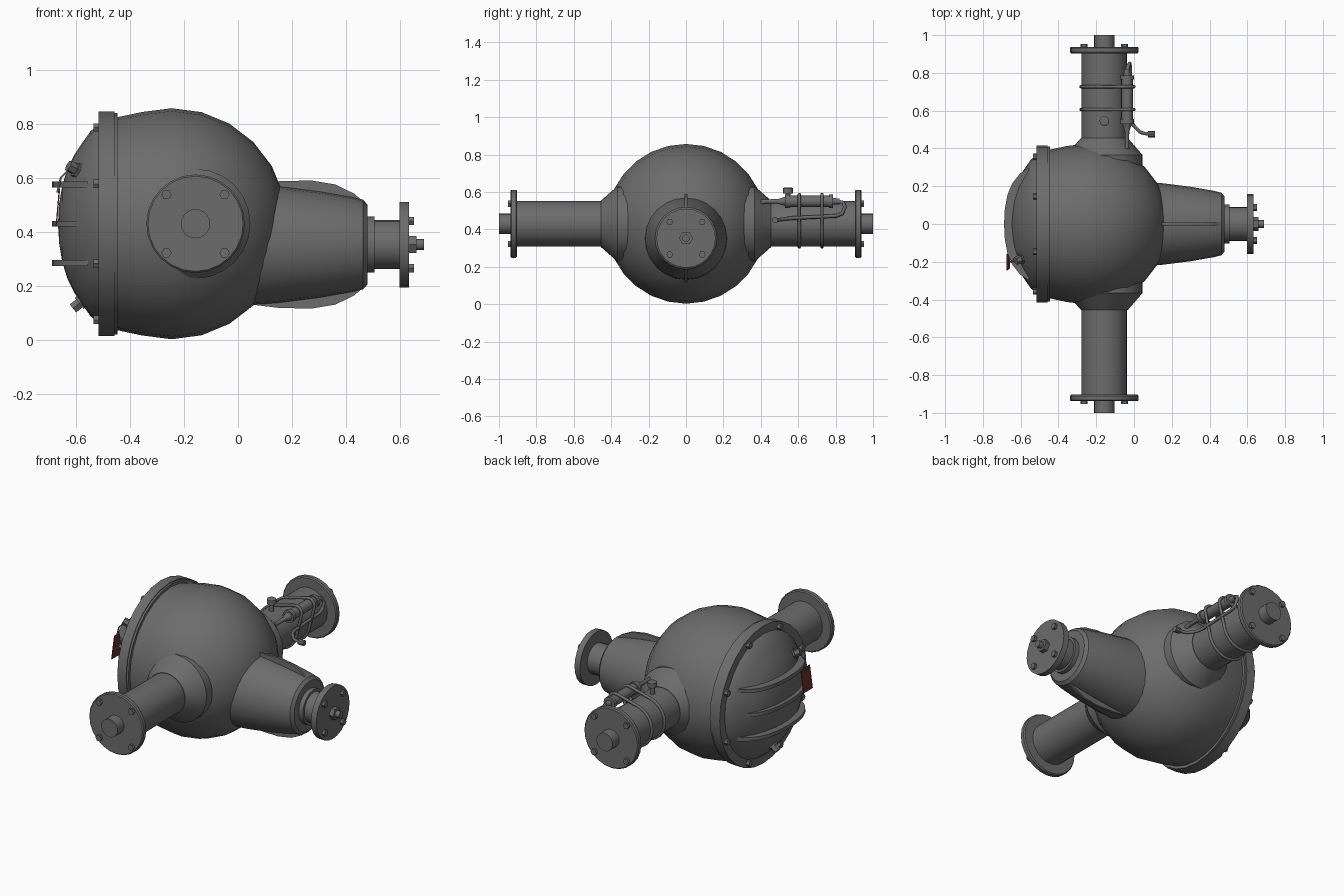
import bpy, bmesh
from math import sin, cos, pi, radians
from mathutils import Vector

if "Cube" in bpy.data.objects:
    bpy.data.objects.remove(bpy.data.objects["Cube"])


def material(name, rgb):
    m = bpy.data.materials.new(name)
    m.use_nodes = True
    m.diffuse_color = (*rgb, 1)
    m.node_tree.nodes["Principled BSDF"].inputs["Base Color"].default_value = (*rgb, 1)
    return m


GREY = material("cast grey", (0.15, 0.15, 0.15))
RED = material("tag red", (0.14, 0.03, 0.02))
parts = []


def finish(name, bm, mat=GREY):
    bmesh.ops.recalc_face_normals(bm, faces=bm.faces)
    me = bpy.data.meshes.new(name)
    bm.to_mesh(me)
    bm.free()
    me.materials.append(mat)
    ob = bpy.data.objects.new(name, me)
    bpy.context.collection.objects.link(ob)
    parts.append(ob)
    return ob


def lathe(name, origin, axis, profile, seg=24):
    """Turn (distance, radius) pairs about an axis and cap both ends."""
    bm = bmesh.new()
    q = Vector(axis).to_track_quat('Z', 'Y')
    rings = []
    for t, r in profile:
        rings.append([bm.verts.new(Vector(origin) + q @ Vector(
            (r * cos(2 * pi * i / seg), r * sin(2 * pi * i / seg), t))) for i in range(seg)])
    for a, b in zip(rings, rings[1:]):
        for i in range(seg):
            j = (i + 1) % seg
            bm.faces.new((a[i], a[j], b[j], b[i]))
    bm.faces.new(rings[0])
    bm.faces.new(rings[-1])
    return finish(name, bm)


def plate(name, points, push, mat=GREY):
    """Extrude a flat outline by a vector, centred on the outline."""
    bm = bmesh.new()
    push = Vector(push)
    f = bm.faces.new([bm.verts.new(Vector(p) - push / 2) for p in points])
    new = bmesh.ops.extrude_face_region(bm, geom=[f], use_keep_orig=True)["geom"]
    bmesh.ops.translate(bm, vec=push, verts=[v for v in new if isinstance(v, bmesh.types.BMVert)])
    return finish(name, bm, mat)


def pipe(name, points, radius, closed=False):
    cu = bpy.data.curves.new(name, 'CURVE')
    cu.dimensions = '3D'
    cu.bevel_depth = radius
    cu.bevel_resolution = 1
    cu.use_fill_caps = True
    sp = cu.splines.new('POLY')
    sp.points.add(len(points) - 1)
    for p, co in zip(sp.points, points):
        p.co = (*co, 1)
    sp.use_cyclic_u = closed
    cu.materials.append(GREY)
    ob = bpy.data.objects.new(name, cu)
    bpy.context.collection.objects.link(ob)
    return ob


def bolt_circle(name, centre, axis, u, v, radius, count, size, height):
    """Hex bolts around a circle spanned by u and v, offset half a step."""
    for i in range(count):
        a = 2 * pi * (i + 0.5) / count
        p = Vector(centre) + radius * (cos(a) * Vector(u) + sin(a) * Vector(v))
        lathe(f"{name}_{i + 1}", p, axis, [(-0.005, size), (height, size)], 6)


X, Y, Z = (1, 0, 0), (0, 1, 0), (0, 0, 1)
MID = 0.43      # height of the axle line
AX = -0.157     # axle offset in x
NOSE = 0.353    # height of the pinion line

# Round housing, turned about x
R = 0.427
ball = [(-0.2, 0.394), (-0.11, 0.413)]
ball += [(R * sin(radians(a)), R * cos(radians(a))) for a in range(0, 90, 15)] + [(R, 0.01)]
lathe("housing", (-0.245, 0, MID), X, ball, 28)

# Rear cover: stepped flange, dome, bolts and ribs
lathe("cover_flange", (0, 0, MID), X,
      [(-0.515, 0.415), (-0.457, 0.415), (-0.457, 0.41), (-0.445, 0.41)], 28)
lathe("cover_dome", (0, 0, MID), (-1, 0, 0),
      [(0.5, 0.375), (0.52, 0.363), (0.545, 0.342), (0.575, 0.3), (0.605, 0.255),
       (0.63, 0.205), (0.65, 0.14), (0.661, 0.075), (0.665, 0.01)], 28)
bolt_circle("cover_bolt", (-0.515, 0, MID), (-1, 0, 0), Y, Z, 0.385, 8, 0.018, 0.02)
half = [(-0.688, 0), (-0.684, 0.08), (-0.67, 0.155), (-0.645, 0.215), (-0.605, 0.265), (-0.555, 0.3)]
outline = [(x, -y) for x, y in reversed(half[1:])] + half
for i in (-1, 0, 1):
    z = MID + i * 0.145
    plate(f"cover_rib_{i + 2}", [(x, y, z) for x, y in outline], (0, 0, 0.022))

# Fill and drain plugs, with the wired tag
for name, p, d in (("fill_plug", (-0.59, -0.18, 0.625), (-0.8, -0.35, 0.45)),
                   ("drain_plug", (-0.575, 0, 0.145), (-0.75, 0, -0.6))):
    lathe(name, p, d, [(-0.03, 0.03), (0.015, 0.03), (0.015, 0.022), (0.045, 0.022)], 6)
pipe("tag_wire", [(-0.615, -0.19, 0.64), (-0.655, -0.2, 0.6), (-0.668, -0.2, 0.545)], 0.004)
plate("warning_tag", [(-0.66, -0.15, 0.56), (-0.66, -0.235, 0.56),
                      (-0.672, -0.245, 0.42), (-0.672, -0.16, 0.42)], (0.005, 0, 0), RED)

# Axle tubes, end flanges and stub shafts on both sides
for side, s in (("front", -1), ("back", 1)):
    c, d = (AX, 0, MID), (0, s, 0)
    lathe(side + "_axle_collar", c, d, [(0.2, 0.203), (0.365, 0.203), (0.455, 0.124)])
    lathe(side + "_axle_tube", c, d, [(0.4, 0.121), (0.91, 0.121)])
    lathe(side + "_axle_flange", c, d, [(0.903, 0.176), (0.91, 0.182), (0.932, 0.182), (0.938, 0.176)])
    lathe(side + "_stub_shaft", c, d, [(0.92, 0.054), (1.0, 0.054)], 20)
    bolt_circle(side + "_axle_bolt", (AX, s * 0.936, MID), d, X, Z, 0.152, 4, 0.019, 0.017)

# Pinion nose with neck, flange, nut and shaft
base = (0, 0, NOSE)
lathe("pinion_nose", base, X, [(-0.1, 0.23), (0.1, 0.22), (0.15, 0.216), (0.3, 0.197),
                               (0.42, 0.176), (0.462, 0.166), (0.478, 0.148)])
lathe("pinion_collar", base, X, [(0.46, 0.104), (0.505, 0.104)])
lathe("pinion_neck", base, X, [(0.49, 0.09), (0.61, 0.09)])
lathe("pinion_flange", base, X, [(0.597, 0.158), (0.633, 0.158)])
bolt_circle("pinion_bolt", (0.633, 0, NOSE), X, Y, Z, 0.123, 4, 0.018, 0.017)
lathe("pinion_nut", base, X, [(0.625, 0.037), (0.66, 0.037)], 6)
lathe("pinion_shaft", base, X, [(0.65, 0.02), (0.688, 0.02)], 12)
fin = [(0, 0.1), (0.05, 0.222), (0.15, 0.234), (0.27, 0.237), (0.36, 0.222), (0.43, 0.188), (0.475, 0.148), (0.4, 0.1)]
for name, s in (("top_fin", 1), ("bottom_fin", -1)):
    plate(name, [(x, 0, NOSE + s * h) for x, h in fin], (0, 0.014, 0))

# Actuator beside the back tube
ACT = (AX + 0.12, 0, MID + 0.12)
lathe("actuator", ACT, Y, [(0.4, 0.011), (0.49, 0.012), (0.53, 0.025), (0.53, 0.037), (0.555, 0.037),
                           (0.555, 0.031), (0.765, 0.031), (0.765, 0.037), (0.785, 0.037),
                           (0.785, 0.018), (0.82, 0.016)], 14)
pipe("actuator_feed", [(ACT[0], 0.43, ACT[2]), (ACT[0], 0.39, ACT[2] - 0.01), (ACT[0] - 0.02, 0.33, 0.53)], 0.011)

# Straps wrapped round tube and actuator
strap = [(AX + 0.125 * cos(radians(a)), MID + 0.125 * sin(radians(a))) for a in range(105, 346, 15)]
strap += [(ACT[0] + 0.038 * cos(radians(a)), ACT[2] + 0.038 * sin(radians(a))) for a in range(-15, 106, 20)]
for i, y in enumerate((0.606, 0.727)):
    pipe(f"strap_{i + 1}", [(x, y, z) for x, z in strap], 0.009, True)

# Fluid line looping back to its connector
pipe("fluid_line", [(-0.037, 0.81, 0.55), (-0.03, 0.84, 0.545), (-0.022, 0.85, 0.52), (-0.02, 0.835, 0.485),
                    (-0.02, 0.8, 0.472), (-0.018, 0.56, 0.46), (-0.005, 0.525, 0.455),
                    (0.03, 0.488, 0.45), (0.05, 0.48, 0.45), (0.09, 0.476, 0.45)], 0.01)
lathe("line_connector", (0.075, 0.476, 0.45), X, [(0, 0.017), (0.035, 0.017)], 8)

# Breather on top of the back tube
lathe("breather", (AX, 0.545, 0), Z, [(0.53, 0.014), (0.592, 0.014), (0.592, 0.026), (0.62, 0.026), (0.624, 0.02)], 12)

# Smooth shading with sharp edges kept
bpy.ops.object.select_all(action='DESELECT')
for ob in parts:
    ob.select_set(True)
bpy.context.view_layer.objects.active = parts[0]
bpy.ops.object.shade_smooth_by_angle(angle=radians(32))
